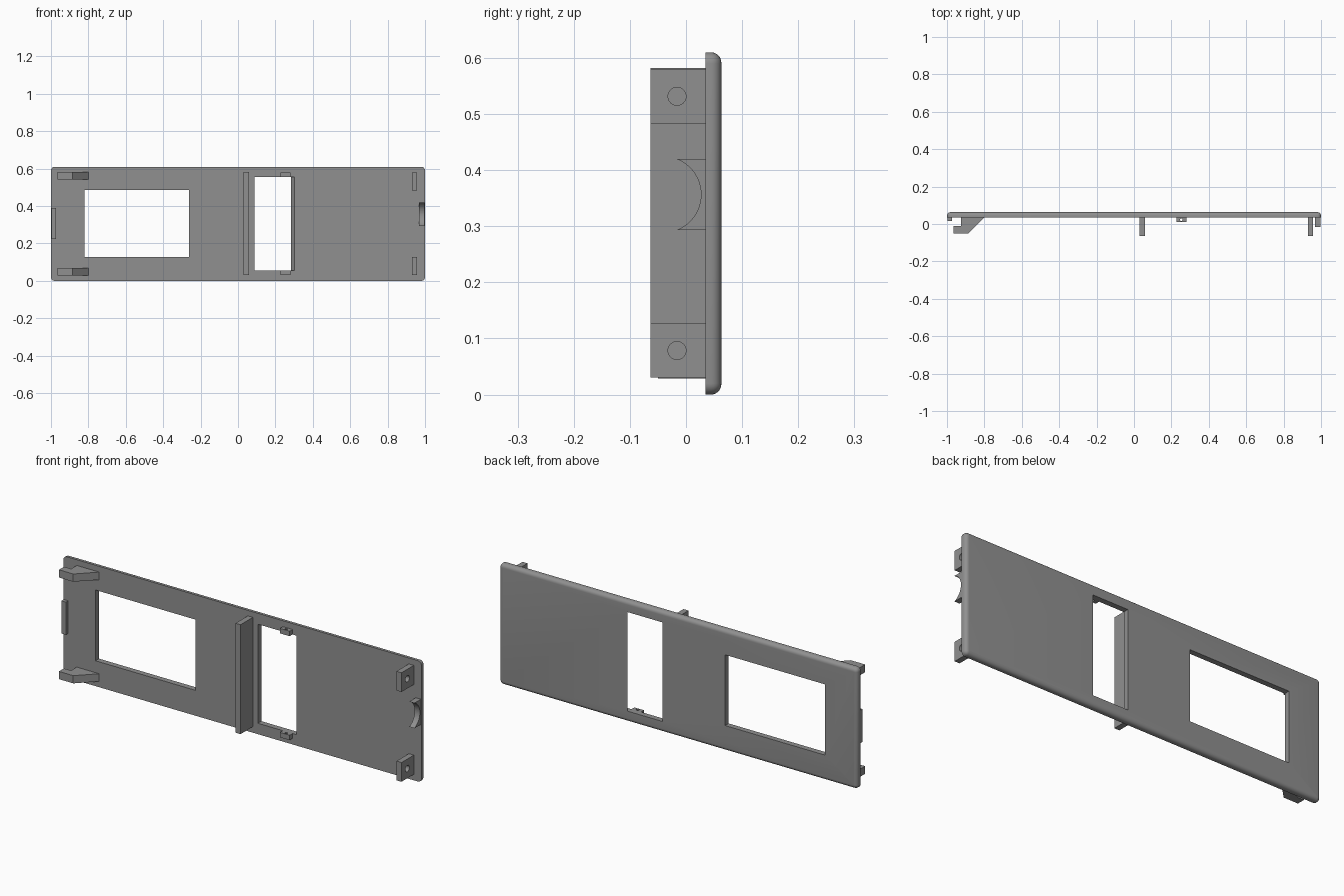
import bpy, bmesh, math
from mathutils import Vector

if "Cube" in bpy.data.objects:
    bpy.data.objects.remove(bpy.data.objects["Cube"])

grey = bpy.data.materials.new("grey_plastic")
grey.diffuse_color = (0.28, 0.28, 0.28, 1)
grey.use_nodes = True
grey.node_tree.nodes["Principled BSDF"].inputs["Base Color"].default_value = grey.diffuse_color

H = 0.61          # panel height
MID = H / 2
BACK, FACE, FRONT = 0.063, 0.035, -0.063


def prism(name, pts, axis, a, b):
    """Extrude a 2D outline along x, y or z from a to b."""
    place = {"x": lambda p, t: (t, p[0], p[1]),
             "y": lambda p, t: (p[0], t, p[1]),
             "z": lambda p, t: (p[0], p[1], t)}[axis]
    bm = bmesh.new()
    face = bm.faces.new([bm.verts.new(place(p, a)) for p in pts])
    ext = bmesh.ops.extrude_face_region(bm, geom=[face])["geom"]
    shift = Vector(place((0, 0), b - a))
    bmesh.ops.translate(bm, vec=shift, verts=[v for v in ext if isinstance(v, bmesh.types.BMVert)])
    bmesh.ops.recalc_face_normals(bm, faces=bm.faces)
    me = bpy.data.meshes.new(name)
    bm.to_mesh(me)
    bm.free()
    me.materials.append(grey)
    ob = bpy.data.objects.new(name, me)
    bpy.context.collection.objects.link(ob)
    return ob


def box(name, x, y, z):
    return prism(name, [(x[0], y[0]), (x[1], y[0]), (x[1], y[1]), (x[0], y[1])], "z", *z)


def circle(cx, cy, r, n=32):
    return [(cx + r * math.cos(2 * math.pi * i / n), cy + r * math.sin(2 * math.pi * i / n))
            for i in range(n)]


def cut(ob, cutter):
    m = ob.modifiers.new("cut", "BOOLEAN")
    m.operation, m.solver, m.object = "DIFFERENCE", "EXACT", cutter
    cutter.hide_render = True
    cutter.hide_set(True)


def mirrored(z0, z1):
    """The same z range at the bottom and at the top of the panel."""
    return (("lower", z0, z1), ("upper", H - z1, H - z0))


# Panel with rounded corners and a rounded back rim
panel = box("panel", (-1, 1), (FACE, BACK), (0, H))
bm = bmesh.new()
bm.from_mesh(panel.data)
corners = [e for e in bm.edges if abs(e.verts[0].co.y - e.verts[1].co.y) > 0.01]
bmesh.ops.bevel(bm, geom=corners, offset=0.02, segments=6, profile=0.5, affect="EDGES")
rim = [e for e in bm.edges if all(v.co.y > BACK - 1e-4 for v in e.verts)]
bmesh.ops.bevel(bm, geom=rim, offset=0.0185, segments=6, profile=0.5, affect="EDGES")
bm.to_mesh(panel.data)
bm.free()
bpy.context.view_layer.objects.active = panel
panel.select_set(True)
bpy.ops.object.shade_smooth_by_angle(angle=math.radians(35))
panel.select_set(False)

# Large window, and narrow window with one slanted side
cut(panel, box("large_window_cutter", (-0.82, -0.263), (0, 0.1), (0.128, 0.485)))
slope = 0.02 / (BACK - FACE)
cut(panel, prism("narrow_window_cutter",
                 [(0.087, FACE - 0.01), (0.303 + slope * 0.01, FACE - 0.01),
                  (0.283 - slope * 0.01, BACK + 0.01), (0.087, BACK + 0.01)],
                 "z", 0.055, H - 0.055))

# Long rib and left edge tab
box("rib", (0.03, 0.058), (FRONT, FACE), (0.03, H - 0.028))
box("left_tab", (-0.998, -0.973), (0.017, FACE), (0.225, 0.39))

# Hooks, screw posts and small window lugs, at bottom and top
hook = [(-0.925, FACE), (-0.80, FACE), (-0.885, -0.05), (-0.965, -0.05),
        (-0.965, -0.01), (-0.925, -0.01)]
for side, z0, z1 in mirrored(0.029, 0.068):
    prism(side + "_hook", hook, "z", z0, z1)
for side, z0, z1 in mirrored(0.03, 0.127):
    post = box(side + "_post", (0.929, 0.957), (FRONT, FACE), (z0, z1))
    cut(post, prism(side + "_post_hole_cutter", circle(-0.016, (z0 + z1) / 2, 0.016),
                    "x", 0.9, 0.99))
for side, z0, z1 in mirrored(0.03, 0.055):
    lug = box(side + "_lug", (0.226, 0.28), (0.012, FACE), (z0, z1))
    cut(lug, prism(side + "_lug_hole_cutter", circle(0.253, 0.0235, 0.007, 20),
                   "z", z0 - 0.01, z1 + 0.01))

# Cable cradle with a round notch on the right edge
zc, half, r, cy = 0.3565, 0.0635, 0.0678, -0.041
top = math.asin(half / r)
arc = [(cy + r * math.cos(t), zc + r * math.sin(t))
       for t in (top - 2 * top * i / 24 for i in range(25))]
prism("cable_cradle", arc + [(FACE, zc - half), (FACE, zc + half)], "x", 0.968, 0.997)
